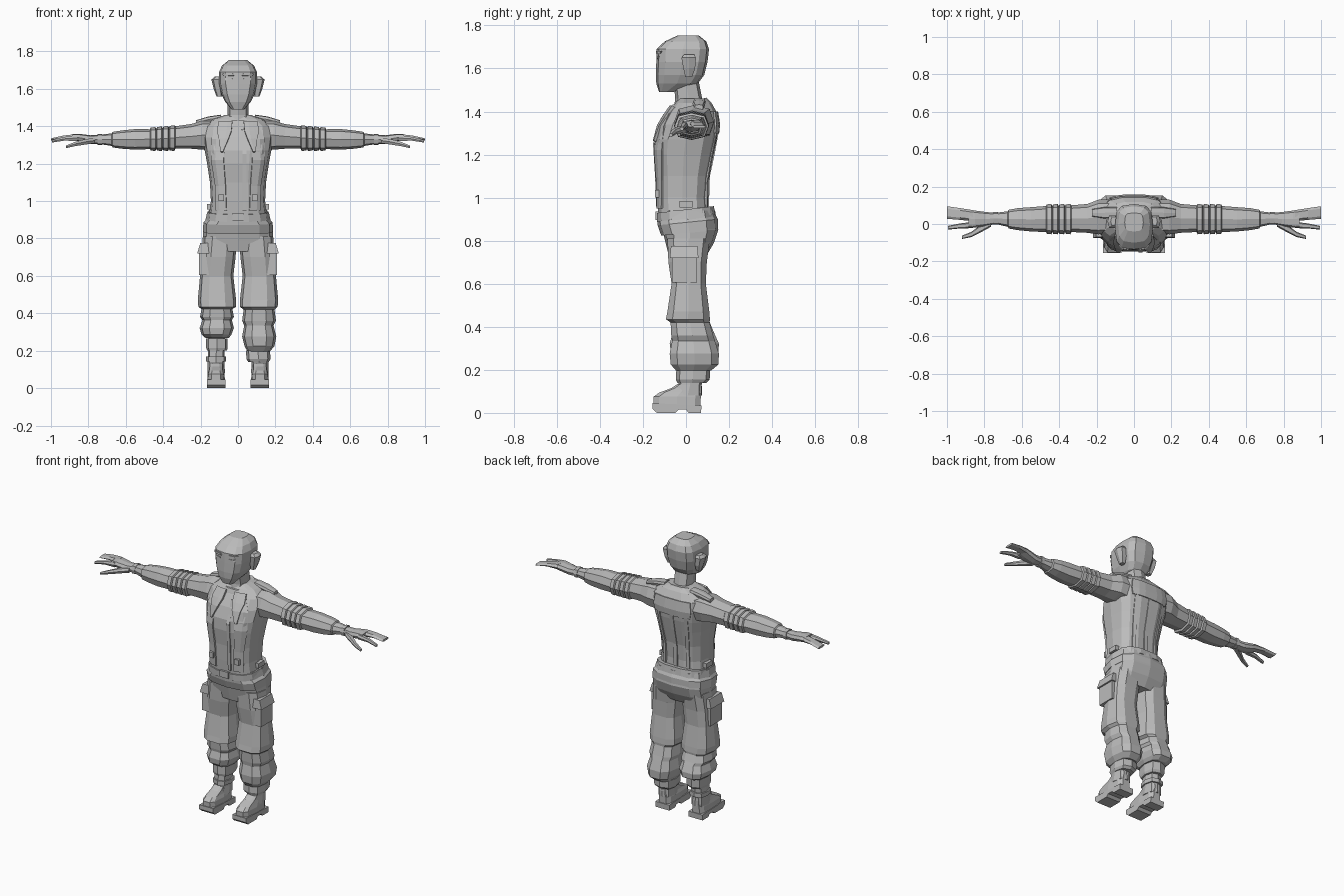
import bpy, bmesh, math
from mathutils import Vector
from mathutils.bvhtree import BVHTree

GREY = bpy.data.materials.new("plain grey")
GREY.diffuse_color = (0.5, 0.5, 0.5, 1)


def finish(name, bm):
    bmesh.ops.recalc_face_normals(bm, faces=bm.faces)
    me = bpy.data.meshes.new(name)
    bm.to_mesh(me)
    bm.free()
    me.materials.append(GREY)
    ob = bpy.data.objects.new(name, me)
    bpy.context.collection.objects.link(ob)
    return ob


def loft(name, rings, axis='z', n=10, p=0.7, side=1, tilt=0, turn=0):
    """Skin rings (pos, a0, a1, b0, b1): a,b = x,y for axis z and y,z for axis x."""
    bm = bmesh.new()
    loops = []
    for pos, a0, a1, b0, b1 in rings:
        loop = []
        for i in range(n):
            t = 2 * math.pi * (i + turn) / n
            c, s = math.cos(t), math.sin(t)
            a = (a0 + a1) / 2 + (a1 - a0) / 2 * math.copysign(abs(c) ** p, c)
            b = (b0 + b1) / 2 + (b1 - b0) / 2 * math.copysign(abs(s) ** p, s)
            co = (a * side, b, pos + tilt * b) if axis == 'z' else (pos * side, a, b)
            loop.append(bm.verts.new(co))
        loops.append(loop)
    for lo, hi in zip(loops, loops[1:]):
        for i in range(n):
            j = (i + 1) % n
            bm.faces.new((lo[i], lo[j], hi[j], hi[i]))
    bm.faces.new(loops[0])
    bm.faces.new(loops[-1])
    return finish(name, bm)


def sym(rows):
    """Rows (z, half width, y0, y1) to centred rings."""
    return [(z, -w, w, y0, y1) for z, w, y0, y1 in rows]


def box(name, x0, x1, y0, y1, z0, z1, side=1):
    return loft(name, [(z0, x0, x1, y0, y1), (z1, x0, x1, y0, y1)],
                n=4, p=0.001, side=side, turn=0.5)


def patch(name, tree, rows, side=1, face=-1, thick=0.016, cols=3):
    """Thin plate laid on a body; rows are (z, x inner, x outer)."""
    bm = bmesh.new()
    grid = []
    for z, xa, xb in rows:
        line = []
        for k in range(cols + 1):
            x = side * (xa + (xb - xa) * k / cols)
            hit = tree.ray_cast(Vector((x, 2 * face, z)), Vector((0, -face, 0)))[0]
            line.append(bm.verts.new((x, hit.y if hit else 0, z)))
        grid.append(line)
    for r, q in zip(grid, grid[1:]):
        for k in range(cols):
            bm.faces.new((r[k], r[k + 1], q[k + 1], q[k]))
    ob = finish(name, bm)
    m = ob.modifiers.new("thickness", 'SOLIDIFY')
    m.thickness, m.offset = thick, 0


def tree_of(ob):
    return BVHTree.FromPolygons([v.co for v in ob.data.vertices],
                                [list(f.vertices) for f in ob.data.polygons])


# Head and neck
head = loft("head", sym([
    (1.49, .035, -.125, -.06), (1.53, .068, -.138, .055), (1.57, .088, -.14, .085),
    (1.63, .102, -.138, .1), (1.69, .102, -.136, .107), (1.725, .085, -.1, .095),
    (1.753, .05, -.04, .06)]), n=12, p=0.62)
loft("neck", sym([(1.39, .068, -.06, .085), (1.46, .055, -.05, .075),
                  (1.56, .055, -.06, .055)]), n=8)

# Jacket body
torso = loft("jacket_body", sym([
    (.92, .155, -.13, .105), (1.0, .145, -.135, .1), (1.1, .15, -.138, .108),
    (1.2, .165, -.15, .13), (1.27, .178, -.147, .145), (1.34, .187, -.12, .153),
    (1.40, .18, -.08, .143), (1.44, .13, -.05, .12), (1.46, .07, -.035, .1)]), n=14, p=0.68)
loft("collar", sym([(1.395, .105, -.085, .115), (1.425, .1, -.075, .11),
                    (1.445, .08, -.065, .1)]), n=10, tilt=.2)

# Hips, belt and jacket hem
loft("hips", sym([(.73, .17, -.08, .095), (.79, .188, -.095, .13), (.85, .185, -.11, .15),
                  (.94, .165, -.125, .135)]), n=12)
loft("belt", sym([(.905, .168, -.136, .138), (.945, .163, -.138, .132)]), n=14, tilt=.12)
loft("jacket_hem", sym([(.835, .188, -.115, .148), (.885, .185, -.132, .148),
                        (.905, .168, -.134, .138)]), n=12, tilt=.1)
box("belt_buckle", -.03, .03, -.142, -.12, .895, .935)

body, skull = tree_of(torso), tree_of(head)
patch("front_placket", body, [(1.38, .02, .045), (1.25, .025, .045), (1.1, .025, .045),
                              (.95, .025, .045)], cols=1)
patch("back_yoke", body, [(1.40, -.12, .12), (1.34, -.13, .13), (1.30, -.12, .12)],
      face=1, cols=6)
patch("back_seam", body, [(1.3, -.012, .012), (1.2, -.012, .012), (1.1, -.012, .012),
                          (.95, -.012, .012)], face=1, thick=.01, cols=1)

# Leg rings, top to cuff
LEG = [(.81, .005, .188, -.09, .115), (.7, .013, .198, -.085, .1), (.6, .025, .203, -.07, .095),
       (.47, .01, .215, -.09, .112), (.435, .01, .212, -.097, .115), (.42, .03, .195, -.075, .113),
       (.36, .022, .203, -.072, .13), (.335, .033, .19, -.068, .138), (.275, .022, .205, -.08, .157),
       (.225, .035, .195, -.075, .155), (.197, .05, .172, -.05, .12)]

# Arm rings, shoulder to cuff, with a ribbed rolled section
ARM = [(.12, -.05, .13, 1.27, 1.43), (.19, -.055, .13, 1.275, 1.43), (.25, -.047, .107, 1.28, 1.412),
       (.335, -.043, .1, 1.28, 1.4)]
for k in range(4):
    x, d = .34 + k * .034, .003 * k
    ARM += [(x, -.055, .107, 1.268, 1.405 - d), (x + .024, -.053, .105, 1.27, 1.402 - d),
            (x + .029, -.043, .096, 1.278, 1.393 - d)]
ARM += [(.55, -.04, .09, 1.275, 1.385), (.62, -.033, .085, 1.28, 1.378),
        (.67, -.024, .076, 1.287, 1.37), (.675, -.015, .068, 1.295, 1.362),
        (.74, .0, .06, 1.305, 1.355)]

for s, tag in ((1, "_a"), (-1, "_b")):
    # Face details
    loft("ear" + tag, [(1.56, .085, .115, -.005, .03), (1.6, .085, .13, -.015, .045),
                       (1.65, .09, .142, -.025, .05), (1.665, .09, .125, -.01, .04)],
         n=6, side=s)
    patch("eye" + tag, skull, [(1.657, .03, .07), (1.645, .033, .066)], s, thick=.008)
    patch("brow" + tag, skull, [(1.682, .028, .08), (1.67, .02, .075)], s, thick=.014)

    # Jacket front and back panels
    patch("front_panel" + tag, body, [(1.41, .05, .1), (1.33, .065, .14), (1.22, .075, .14),
                                      (1.08, .065, .118), (.95, .06, .115)], s)
    patch("lapel" + tag, body, [(1.42, .03, .1), (1.37, .035, .11), (1.33, .05, .1),
                                (1.26, .08, .09)], s, thick=.03)
    patch("back_strap" + tag, body, [(1.3, .085, .105), (1.2, .08, .1), (1.08, .07, .09),
                                     (.95, .07, .09)], s, face=1, thick=.012, cols=1)
    box("jacket_tab" + tag, .075, .105, -.145, -.11, 1.0, 1.035, s)
    box("side_tab" + tag, .13, .165, -.03, .03, .955, .985, s)
    loft("epaulette" + tag, [(.09, .035, .09, 1.43, 1.462), (.16, .03, .09, 1.42, 1.452),
                             (.225, .04, .08, 1.405, 1.432)], 'x', n=8, p=.5, side=s)

    # Sleeves and gloved hands
    loft("sleeve" + tag, ARM, 'x', n=8, p=.75, side=s)
    loft("glove_cuff" + tag, [(.728, -.004, .064, 1.3, 1.36), (.75, -.004, .064, 1.3, 1.36)],
         'x', n=8, side=s)
    loft("palm" + tag, [(.73, .002, .058, 1.307, 1.353), (.79, -.01, .064, 1.305, 1.352),
                        (.85, -.02, .072, 1.318, 1.36), (.885, -.02, .078, 1.328, 1.358)],
         'x', n=8, side=s)
    loft("fingers" + tag, [(.86, .015, .074, 1.325, 1.36), (.93, .022, .085, 1.33, 1.352),
                           (1.0, .028, .095, 1.322, 1.336)], 'x', n=6, side=s)
    loft("index_finger" + tag, [(.86, -.022, .012, 1.32, 1.355), (.93, -.024, .003, 1.322, 1.344),
                                (.995, -.03, -.01, 1.312, 1.328)], 'x', n=6, side=s)
    loft("thumb" + tag, [(.765, -.015, .03, 1.308, 1.34), (.82, -.045, -.005, 1.3, 1.332),
                         (.87, -.07, -.042, 1.293, 1.318), (.92, -.08, -.062, 1.282, 1.298)],
         'x', n=6, side=s)

    # Trousers: one leg is pulled up higher than the other
    squash = 1 if s == 1 else .7
    loft("trouser_leg" + tag,
         [(z if z > .43 else .43 - (.43 - z) * squash, a, b, c, d) for z, a, b, c, d in LEG],
         n=10, p=.72, side=s)
    box("cargo_pocket" + tag, .15, .208, -.066, .05, .605, .75, s)
    loft("pocket_flap" + tag, [(.72, .145, .218, -.075, .058), (.775, .145, .202, -.07, .053)],
         n=4, p=.001, side=s, turn=.5)

    # Boots
    loft("boot_shaft" + tag, [(.08, .07, .163, -.06, .075), (.13, .072, .162, -.035, .073),
                              (.29, .07, .16, -.03, .085)], n=8, side=s)
    if s == 1:
        loft("boot_cuff" + tag, [(.14, .055, .165, -.04, .095), (.155, .045, .173, -.047, .11),
                                 (.2, .043, .172, -.045, .112)], n=8, side=s)
    else:
        loft("boot_cuff" + tag, [(.2, .06, .165, -.04, .095), (.215, .055, .17, -.045, .105),
                                 (.265, .055, .17, -.045, .108)], n=8, side=s)
        loft("boot_strap" + tag, [(.142, .064, .17, -.042, .085), (.168, .064, .17, -.042, .085)],
             n=8, side=s)
    loft("boot_upper" + tag, [(.03, .069, .165, -.153, .07), (.075, .072, .163, -.155, .072),
                              (.095, .078, .158, -.125, .074), (.115, .08, .155, -.07, .074),
                              (.135, .08, .155, -.04, .072)], n=10, p=.55, side=s)
    profile = [(-.155, .018), (-.135, 0), (-.05, 0), (-.035, .015), (0, .015), (.012, 0),
               (.07, 0), (.072, .035), (-.155, .045)]
    bm = bmesh.new()
    face = bm.faces.new([bm.verts.new((.068 * s, y, z)) for y, z in profile])
    ext = bmesh.ops.extrude_face_region(bm, geom=[face])["geom"]
    bmesh.ops.translate(bm, vec=(.098 * s, 0, 0),
                        verts=[v for v in ext if isinstance(v, bmesh.types.BMVert)])
    finish("boot_sole" + tag, bm)
